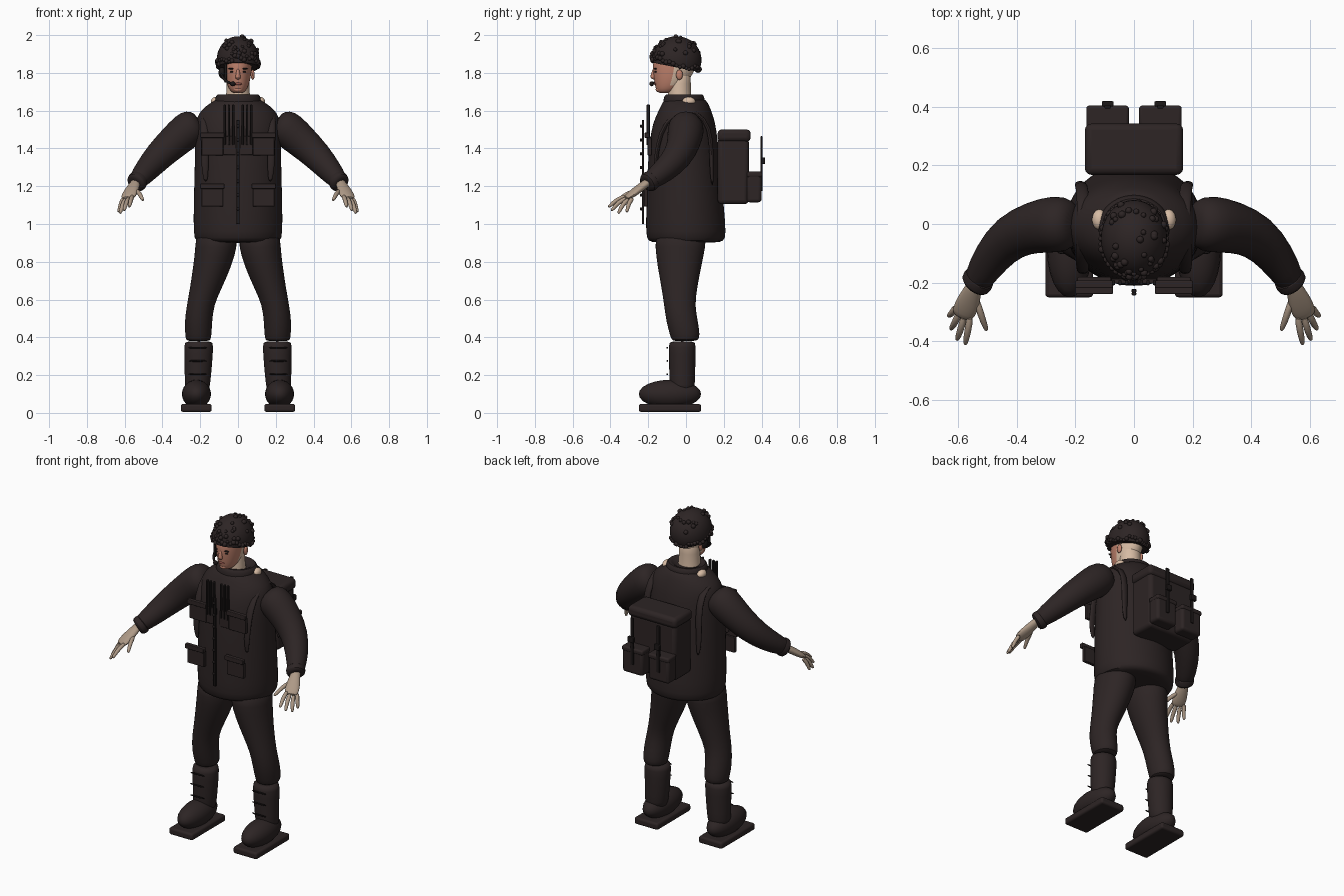
import bpy, bmesh, math, random
from mathutils import Vector, Matrix

random.seed(4)
cube = bpy.data.objects.get("Cube")
if cube:
    bpy.data.objects.remove(cube)


def material(name, rgb):
    mat = bpy.data.materials.new(name)
    mat.use_nodes = True
    mat.diffuse_color = (*rgb, 1)
    mat.node_tree.nodes["Principled BSDF"].inputs["Base Color"].default_value = (*rgb, 1)
    return mat


CLOTH = material("dark_brown_cloth", (.026, .018, .018))
TRIM = material("near_black_trim", (.012, .009, .009))
FACE = material("ruddy_face", (.52, .22, .15))
SKIN = material("pale_neck", (.68, .50, .37))
HAND = material("tan_hand", (.42, .32, .24))
LIP = material("lip_red", (.3, .09, .07))


def finish(name, bm, mats, smooth=True, subsurf=0, bevel=0):
    bmesh.ops.recalc_face_normals(bm, faces=bm.faces)
    mesh = bpy.data.meshes.new(name)
    bm.to_mesh(mesh)
    bm.free()
    for mat in mats:
        mesh.materials.append(mat)
    if smooth:
        mesh.shade_smooth()
        mesh.set_sharp_from_angle(angle=math.radians(50))
    obj = bpy.data.objects.new(name, mesh)
    bpy.context.collection.objects.link(obj)
    if bevel:
        mod = obj.modifiers.new("rounded_edges", "BEVEL")
        mod.width, mod.segments = bevel, 3
    if subsurf:
        obj.modifiers.new("smoothing", "SUBSURF").levels = subsurf
        obj.modifiers[-1].render_levels = subsurf
    return obj


def box(name, centre, size, mat=CLOTH, bevel=.004):
    bm = bmesh.new()
    bmesh.ops.create_cube(bm, size=1, matrix=Matrix.LocRotScale(Vector(centre), None, Vector(size)))
    return finish(name, bm, [mat], bevel=bevel)


def ball(name, centre, radii, mat=CLOTH, segments=24):
    bm = bmesh.new()
    bmesh.ops.create_uvsphere(bm, u_segments=segments, v_segments=segments // 2, radius=1,
                              matrix=Matrix.LocRotScale(Vector(centre), None, Vector(radii)))
    return finish(name, bm, [mat])


def loft(name, rings, mats=(CLOTH,), ref=None, sides=20, rule=None):
    """Skin through (x, y, z, radius_a, radius_b); rings lie flat unless ref is given."""
    bm = bmesh.new()
    points = [Vector(r[:3]) for r in rings]
    loops = []
    for i, (c, ring) in enumerate(zip(points, rings)):
        u, v = Vector((1, 0, 0)), Vector((0, 1, 0))
        if ref:
            t = (points[min(i + 1, len(points) - 1)] - points[max(i - 1, 0)]).normalized()
            u = Vector(ref).cross(t).normalized()
            v = t.cross(u)
        a, b = ring[3], ring[-1]
        angles = [math.tau * k / sides for k in range(sides)]
        loops.append([bm.verts.new(c + u * a * math.cos(w) + v * b * math.sin(w)) for w in angles])
    for low, high in zip(loops, loops[1:]):
        for k in range(sides):
            n = (k + 1) % sides
            bm.faces.new((low[k], low[n], high[n], high[k]))
    bm.faces.new(loops[0])
    bm.faces.new(loops[-1])
    if rule:
        for f in bm.faces:
            f.material_index = int(rule(f.calc_center_median()))
    return finish(name, bm, mats, subsurf=1)


UP, ACROSS = (0, 0, 1), (1, 0, 0)

# Jacket body and collar
loft("jacket", [(0, 0, .9, .19, .17), (0, 0, .91, .225, .2), (0, 0, .94, .237, .215),
                (0, -.005, 1.1, .236, .205), (0, -.01, 1.3, .23, .195), (0, -.012, 1.45, .228, .18),
                (0, -.01, 1.54, .225, .165), (0, -.005, 1.6, .205, .14), (0, -.005, 1.645, .14, .12),
                (0, -.005, 1.67, .1, .1)], sides=32)
loft("collar", [(0, -.01, 1.61, .11, .1), (0, -.01, 1.63, .128, .114), (0, -.01, 1.67, .122, .11),
                (0, -.01, 1.688, .112, .1), (0, -.01, 1.685, .09, .08), (0, -.01, 1.66, .07, .065)])

# Neck and head, with the face coloured by direction
loft("neck", [(0, -.03, 1.6, .075, .07), (0, -.035, 1.67, .064, .062),
              (0, -.035, 1.74, .06, .06), (0, -.03, 1.83, .062, .06)], [SKIN])
loft("head", [(0, -.11, 1.692, .025, .035), (0, -.1, 1.705, .042, .057), (0, -.085, 1.73, .056, .08),
              (0, -.075, 1.77, .067, .096), (0, -.065, 1.81, .073, .112), (0, -.06, 1.86, .077, .118),
              (0, -.055, 1.92, .07, .1)], [SKIN, FACE], rule=lambda c: c.y < -.08)
loft("nose", [(0, -.168, 1.825, .008, .008), (0, -.172, 1.80, .01, .012),
              (0, -.174, 1.775, .016, .018), (0, -.168, 1.765, .01, .01)], [FACE], sides=10)
ball("lips", (0, -.162, 1.742, ), (.022, .008, .007), LIP, 12)
ball("chin", (0, -.145, 1.712), (.024, .016, .014), FACE, 12)

# Helmet, cut by a sloping plane and covered in foliage tufts
bm = bmesh.new()
centre, radii = Vector((0, -.05, 1.868)), Vector((.113, .132, .126))
bmesh.ops.create_uvsphere(bm, u_segments=32, v_segments=20, radius=1,
                          matrix=Matrix.LocRotScale(centre, None, radii))
cut = bmesh.ops.bisect_plane(bm, geom=bm.verts[:] + bm.edges[:] + bm.faces[:], clear_inner=True,
                             plane_co=(0, -.18, 1.855), plane_no=(0, .2, 1))
bmesh.ops.edgeloop_fill(bm, edges=[e for e in cut["geom_cut"] if isinstance(e, bmesh.types.BMEdge)])
finish("helmet", bm, [CLOTH])


def tufts(name, directions):
    bm = bmesh.new()
    for d in directions:
        spot = centre + Vector(d).normalized() * radii
        bmesh.ops.create_icosphere(bm, subdivisions=2, radius=random.uniform(.009, .014),
                                   matrix=Matrix.Translation(spot))
    finish(name, bm, [CLOTH])


tufts("helmet_brim_tufts", [(math.cos(a), math.sin(a), random.uniform(-.1, .15) - .25 * math.sin(a) - .2)
                            for a in [math.tau * k / 44 for k in range(44)]])
tufts("helmet_crown_tufts", [(random.uniform(-.9, .9), random.uniform(-1, 1), random.uniform(.25, 1))
                             for k in range(38)])

# Headset on the right side
ball("headset_earpiece", (-.085, -.06, 1.8), (.018, .028, .03), TRIM, 16)
loft("microphone_boom", [(-.09, -.07, 1.8, .007), (-.08, -.12, 1.77, .008),
                         (-.055, -.165, 1.75, .008), (-.03, -.18, 1.742, .006)], [TRIM], UP, 8)
ball("microphone", (-.028, -.182, 1.742), (.015, .012, .013), TRIM, 12)
box("headset_strap", (-.066, -.12, 1.80), (.014, .035, .1), TRIM)

for s, side in ((-1, "right"), (1, "left")):
    # Face details and the skin showing beside the collar
    ball(side + "_eyebrow", (s * .032, -.162, 1.822), (.02, .008, .004), TRIM, 12)
    ball(side + "_eye", (s * .031, -.16, 1.806), (.012, .007, .005), TRIM, 12)
    ball(side + "_ear", (s * .078, -.035, 1.79), (.01, .018, .028), FACE, 12)
    ball(side + "_shoulder_skin", (s * .118, .015, 1.648), (.025, .035, .025), SKIN)

    # Sleeve and cuff
    loft(side + "_sleeve", [(s * .2, .0, 1.545, .05), (s * .225, .0, 1.53, .088), (s * .265, 0, 1.50, .1),
                            (s * .34, -.01, 1.435, .09), (s * .42, -.04, 1.36, .08),
                            (s * .485, -.11, 1.285, .066), (s * .535, -.195, 1.225, .05),
                            (s * .54, -.203, 1.22, .035)], ref=UP)
    loft(side + "_cuff", [(s * .52, -.175, 1.24, .04), (s * .525, -.18, 1.235, .056),
                          (s * .541, -.207, 1.216, .056), (s * .546, -.212, 1.212, .04)], ref=UP)

    # Hand with tapering fingers
    loft(side + "_palm", [(s * .535, -.19, 1.23, .028, .022), (s * .55, -.225, 1.205, .03, .022),
                          (s * .565, -.265, 1.175, .042, .022), (s * .582, -.305, 1.145, .042, .017),
                          (s * .588, -.32, 1.135, .03, .01)], [HAND], UP, 14)
    fingers = {"index": ((.558, -.31, 1.15), (.576, -.412, 1.09)),
               "middle": ((.578, -.31, 1.14), (.604, -.397, 1.07)),
               "ring": ((.595, -.30, 1.135), (.625, -.36, 1.055)),
               "little": ((.605, -.28, 1.14), (.633, -.315, 1.062)),
               "thumb": ((.54, -.25, 1.18), (.502, -.365, 1.125))}
    for label, (root, tip) in fingers.items():
        a, b = Vector((s * root[0], *root[1:])), Vector((s * tip[0], *tip[1:]))
        bend = Vector((0, -.006, .01))
        loft(f"{side}_{label}_finger", [(*a, .013), (*(a.lerp(b, .5) + bend), .0125),
                                        (*a.lerp(b, .9), .01), (*b, .005)], [HAND], UP, 10)

    # Trouser leg
    loft(side + "_trouser_leg", [(s * .115, -.025, .97, .11, .14), (s * .114, -.03, .88, .112, .135),
                                 (s * .135, -.035, .78, .103, .118), (s * .17, -.035, .66, .085, .095),
                                 (s * .2, -.035, .57, .072, .082), (s * .21, -.02, .48, .074, .085),
                                 (s * .21, -.005, .41, .07, .08), (s * .21, -.005, .385, .066, .072),
                                 (s * .21, -.01, .38, .05, .05)])

    # Boot with sole and laces
    loft(side + "_boot_shaft", [(s * .217, -.02, .1, .06, .06), (s * .215, -.02, .14, .068, .068),
                                (s * .21, -.02, .25, .073, .07), (s * .208, -.02, .365, .08, .074),
                                (s * .208, -.02, .38, .07, .065)])
    ball(side + "_boot_foot", (s * .22, -.085, .1), (.077, .165, .075))
    box(side + "_boot_sole", (s * .221, -.085, .026), (.163, .33, .042), bevel=.012)
    for z in (.205, .275, .345):
        loft(side + "_boot_lace", [(s * .16, -.097, z, .005), (s * .215, -.1, z, .005),
                                   (s * .265, -.097, z, .005)], [TRIM], UP, 8)

    # Chest and hip pockets with flaps
    for label, y, z in (("chest", -.192, 1.41), ("hip", -.212, 1.14)):
        box(f"{side}_{label}_pocket", (s * .136, y, z), (.115, .022, .095))
        box(f"{side}_{label}_pocket_flap", (s * .136, y - .014, z + .06), (.128, .026, .028))
    for x in (.025, .048, .07):
        box(side + "_chest_rib", (s * x, -.2, 1.525), (.011, .018, .215), TRIM)
    box(side + "_chest_panel", (s * .045, -.195, 1.415), (.065, .016, .1))

    # Shoulder strap running from front to back
    loft(side + "_shoulder_strap", [(s * .17, -.155, 1.22, .006, .01), (s * .175, -.165, 1.3, .01, .02),
                                    (s * .175, -.15, 1.42, .012, .022), (s * .18, -.115, 1.54, .012, .022),
                                    (s * .17, 0, 1.62, .012, .022), (s * .175, .105, 1.56, .012, .022),
                                    (s * .18, .135, 1.45, .012, .022), (s * .185, .135, 1.3, .012, .02),
                                    (s * .18, .14, 1.2, .006, .01)], ref=ACROSS, sides=12)

    # Backpack pouch, strap and buckle
    box(side + "_pack_pouch", (s * .09, .36, 1.195), (.14, .08, .16), bevel=.016)
    box(side + "_pack_pouch_flap", (s * .09, .363, 1.262), (.145, .082, .03), bevel=.01)
    box(side + "_pack_strap", (s * .09, .4, 1.32), (.022, .012, .29), TRIM)
    box(side + "_pack_buckle", (s * .09, .41, 1.335), (.04, .018, .035), TRIM)

# Front zip with studs
box("zip_strip", (0, -.228, 1.275), (.016, .012, .55), TRIM, .003)
for k in range(7):
    ball("zip_stud", (0, -.238, 1.08 + k * .073), (.009, .007, .009), TRIM, 10)

# Backpack body and lid
box("pack_body", (0, .25, 1.28), (.315, .165, .35), bevel=.022)
box("pack_lid", (0, .255, 1.468), (.335, .175, .065), bevel=.022)
